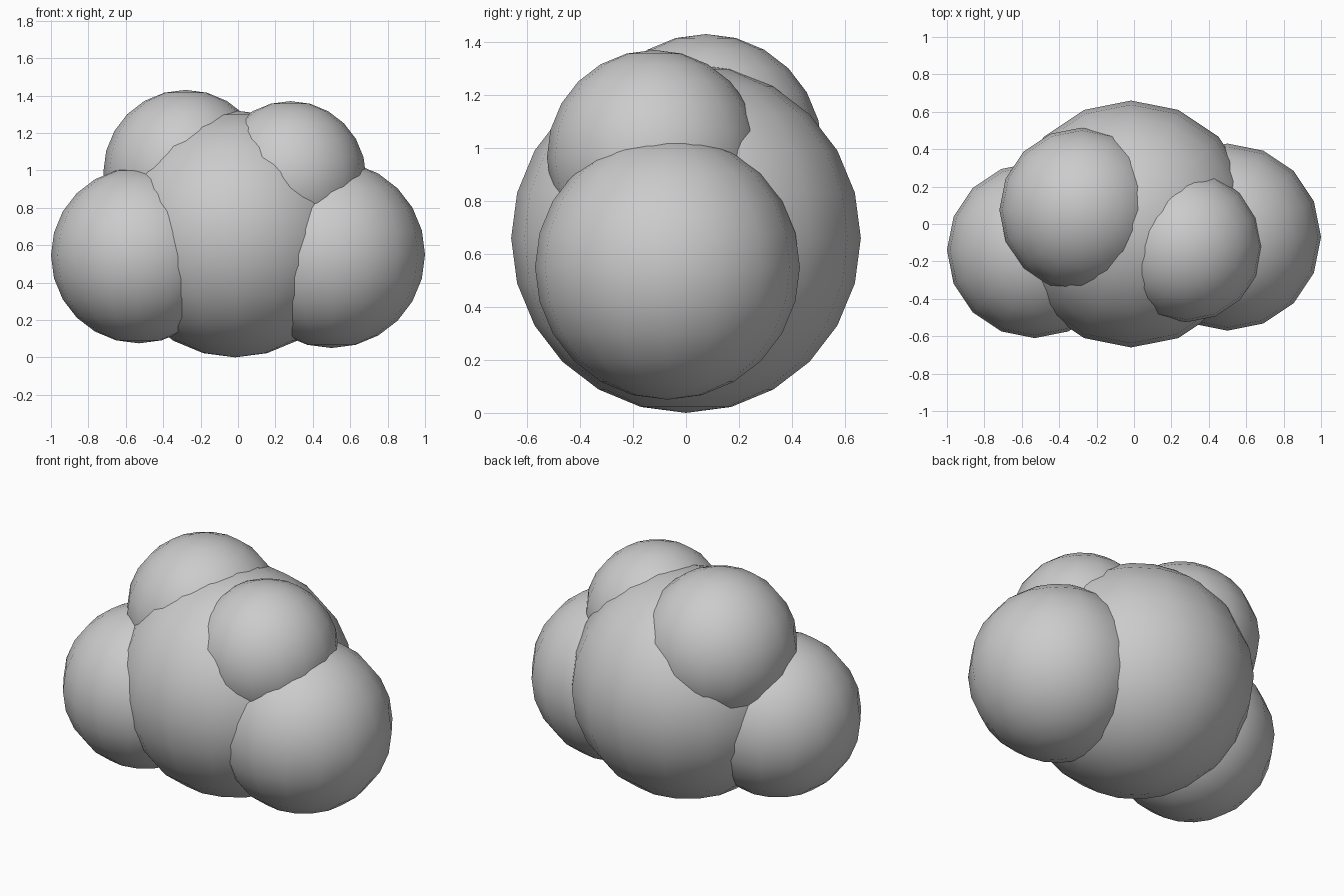
import bpy

if "Cube" in bpy.data.objects:
    bpy.data.objects.remove(bpy.data.objects["Cube"])

# name: (centre, radius) - overlapping puffs of a cloud
PUFFS = {
    "centre_puff": ((-0.015, 0.0, 0.66), 0.66),
    "left_puff": ((-0.53, -0.14, 0.545), 0.47),
    "right_puff": ((0.50, -0.07, 0.55), 0.50),
    "upper_left_puff": ((-0.28, 0.075, 0.99), 0.44),
    "upper_right_puff": ((0.28, -0.12, 0.965), 0.405),
}


def puff(name, centre, radius):
    bpy.ops.mesh.primitive_uv_sphere_add(
        segments=16, ring_count=12, radius=radius, location=centre)
    bpy.context.object.name = name
    bpy.ops.object.shade_smooth()


for name, (centre, radius) in PUFFS.items():
    puff(name, centre, radius)
